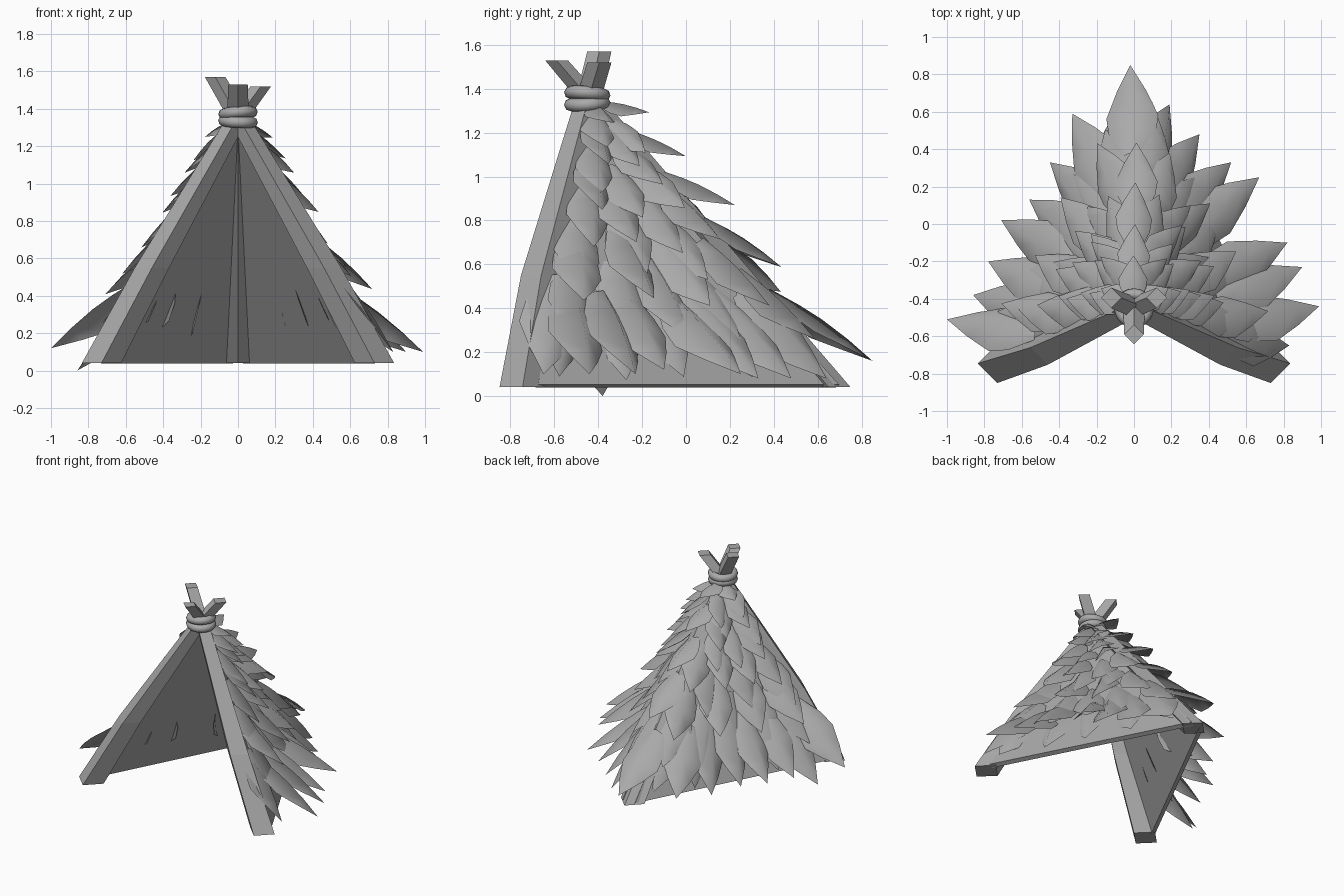
import bpy, bmesh, math, random
from mathutils import Vector, Matrix

random.seed(4)
if "Cube" in bpy.data.objects:
    bpy.data.objects.remove(bpy.data.objects["Cube"])

grey = bpy.data.materials.new("plain grey")
grey.use_nodes = True
grey.diffuse_color = (0.4, 0.4, 0.4, 1)
grey.node_tree.nodes["Principled BSDF"].inputs["Base Color"].default_value = (0.4, 0.4, 0.4, 1)

APEX = Vector((0, -0.43, 1.33))


def finish(bm, name, smooth=False):
    mesh = bpy.data.meshes.new(name)
    bm.to_mesh(mesh)
    bm.free()
    mesh.materials.append(grey)
    for p in mesh.polygons:
        p.use_smooth = smooth
    obj = bpy.data.objects.new(name, mesh)
    bpy.context.collection.objects.link(obj)
    return obj


def pole(name, rings):
    """Square beam through level rings of (x, y, z, half diagonal)."""
    bm = bmesh.new()
    loops = []
    for x, y, z, r in rings:
        loops.append([bm.verts.new((x + r * math.cos(k * math.pi / 2),
                                    y + r * math.sin(k * math.pi / 2), z)) for k in range(4)])
    for a, b in zip(loops, loops[1:]):
        for k in range(4):
            j = (k + 1) % 4
            bm.faces.new((a[k], a[j], b[j], b[k]))
    bm.faces.new(loops[0][::-1])
    bm.faces.new(loops[-1])
    finish(bm, name)


# Three poles crossing at the neck
for side, label, top in ((1, "left", 1.57), (-1, "right", 1.52)):
    pole("front_pole_" + label, [(0.73 * side, -0.745, 0.04, 0.105),
                                 (0.46 * side, -0.66, 0.55, 0.092),
                                 (0.01 * side, -0.45, 1.34, 0.058),
                                 (-0.122 * side, -0.395, top, 0.055)])
pole("back_pole", [(0, 0.65, 0.04, 0.1), (0, -0.4, 1.31, 0.06), (0, -0.59, 1.53, 0.052)])

# Two sloping walls, open at the front
for side, label in ((1, "left"), (-1, "right")):
    bm = bmesh.new()
    apex, mid, front, back = [bm.verts.new(c) for c in (
        (0.01 * side, -0.43, 1.3), (0.46 * side, -0.6, 0.55),
        (0.745 * side, -0.68, 0.045), (0.04 * side, 0.69, 0.045))]
    for tri in ((apex, mid, back), (mid, front, back)):
        bm.faces.new(tri if side < 0 else tri[::-1])
    wall = finish(bm, "wall_" + label)
    mod = wall.modifiers.new("thickness", "SOLIDIFY")
    mod.thickness = 0.035
    mod.offset = 0

# Rope wound twice around the neck
for i, tilt in enumerate((0.06, -0.08)):
    bpy.ops.mesh.primitive_torus_add(major_segments=20, minor_segments=8, major_radius=0.076,
                                     minor_radius=0.03, location=(0, -0.45, 1.332 + 0.045 * i),
                                     rotation=(tilt, tilt, 0))
    rope = bpy.context.object
    rope.name = "rope_turn_%d" % (i + 1)
    rope.data.materials.append(grey)
    bpy.ops.object.shade_smooth()


def slope_normal(u):
    """Outward direction of the roof; u is 0 on the back ridge, 1 at a front pole."""
    return Vector((max(-1, min(1, u * 4)) * 0.8, 0.44, 0.4)).normalized()


def foot(u):
    return Vector((0.76 * u, 0.7 - 1.38 * abs(u), 0.04))


def leaf(bm, tip, u, length, half_width):
    """Pointed leaf, folded down from its midrib, tucked to the roof at its base."""
    n = slope_normal(u)
    run = tip - APEX
    base = APEX + run * max(0.06, 1 - length / run.length)
    base -= n * ((base - APEX).dot(n) - 0.035)
    along = (tip - base).normalized()
    roll = Matrix.Rotation(random.uniform(-0.2, 0.2), 3, along)
    across = roll @ along.cross(n).normalized()
    lift = across.cross(along)
    rows = []
    for s, w in ((0, 0.45), (0.27, 0.9), (0.48, 1), (0.74, 0.56)):
        c = base.lerp(tip, s) + lift * (0.04 * length * math.sin(math.pi * s))
        half = across * half_width * w
        droop = lift * (0.6 * half_width * w)
        rows.append([bm.verts.new(p) for p in (c + half - droop, c, c - half - droop)])
    point = bm.verts.new(tip)
    faces = []
    for a, b in zip(rows, rows[1:]):
        for k in (0, 1):
            faces.append(bm.faces.new((a[k], a[k + 1], b[k + 1], b[k])))
    for k in (0, 1):
        faces.append(bm.faces.new((rows[-1][k], rows[-1][k + 1], point)))
    for f in faces:
        f.normal_update()
        if f.normal.dot(n) < 0:
            f.normal_flip()


# Upper tiers of leaves: tip height, number of leaves, flare away from the roof
tiers = ((1.22, 3, 0.15), (1.1, 4, 0.15), (1.03, 5, 0.15), (0.93, 4, 0.16), (0.81, 7, 0.18),
         (0.67, 8, 0.16), (0.52, 7, 0.15), (0.38, 8, 0.19), (0.24, 10, 0.13), (0.12, 10, 0.06))
bm = bmesh.new()
for z, count, flare in tiers:
    t = (1.38 - z) / 1.29
    half_width = 0.07 + 0.065 * t
    limit = 1 - 0.8 * half_width / (1.57 * t)
    for i in range(count):
        u = limit * (2 * i / (count - 1) - 1)
        u_tip = u + random.uniform(-0.03, 0.03)
        tip = APEX.lerp(foot(u_tip), t + random.uniform(-0.02, 0.02))
        tip += slope_normal(u) * flare * random.uniform(0.85, 1.2)
        leaf(bm, tip, u, 0.22 + 0.28 * t, half_width)
finish(bm, "upper_leaves", True)

# Bottom tier, with the longest leaves
bottom_tips = ((-1, -0.51, 0.12), (-0.86, -0.38, 0), (-0.78, -0.2, 0.1), (-0.71, 0.02, 0.12),
               (-0.56, 0.13, 0.1), (-0.45, 0.33, 0.08), (-0.33, 0.59, 0.12), (-0.02, 0.85, 0.16),
               (0.19, 0.64, 0.08), (0.35, 0.48, 0.08), (0.52, 0.33, 0.08), (0.67, 0.25, 0.1),
               (0.82, -0.1, 0.12), (0.9, -0.23, 0.1), (0.99, -0.44, 0.1), (0.83, -0.65, 0.1))
bm = bmesh.new()
for c in bottom_tips:
    u = min(0.9, max(0, 0.85 - c[1]) / 1.5) * (1 if c[0] > 0 else -1)
    leaf(bm, Vector(c), u, 0.56, 0.14)
finish(bm, "bottom_leaves", True)
